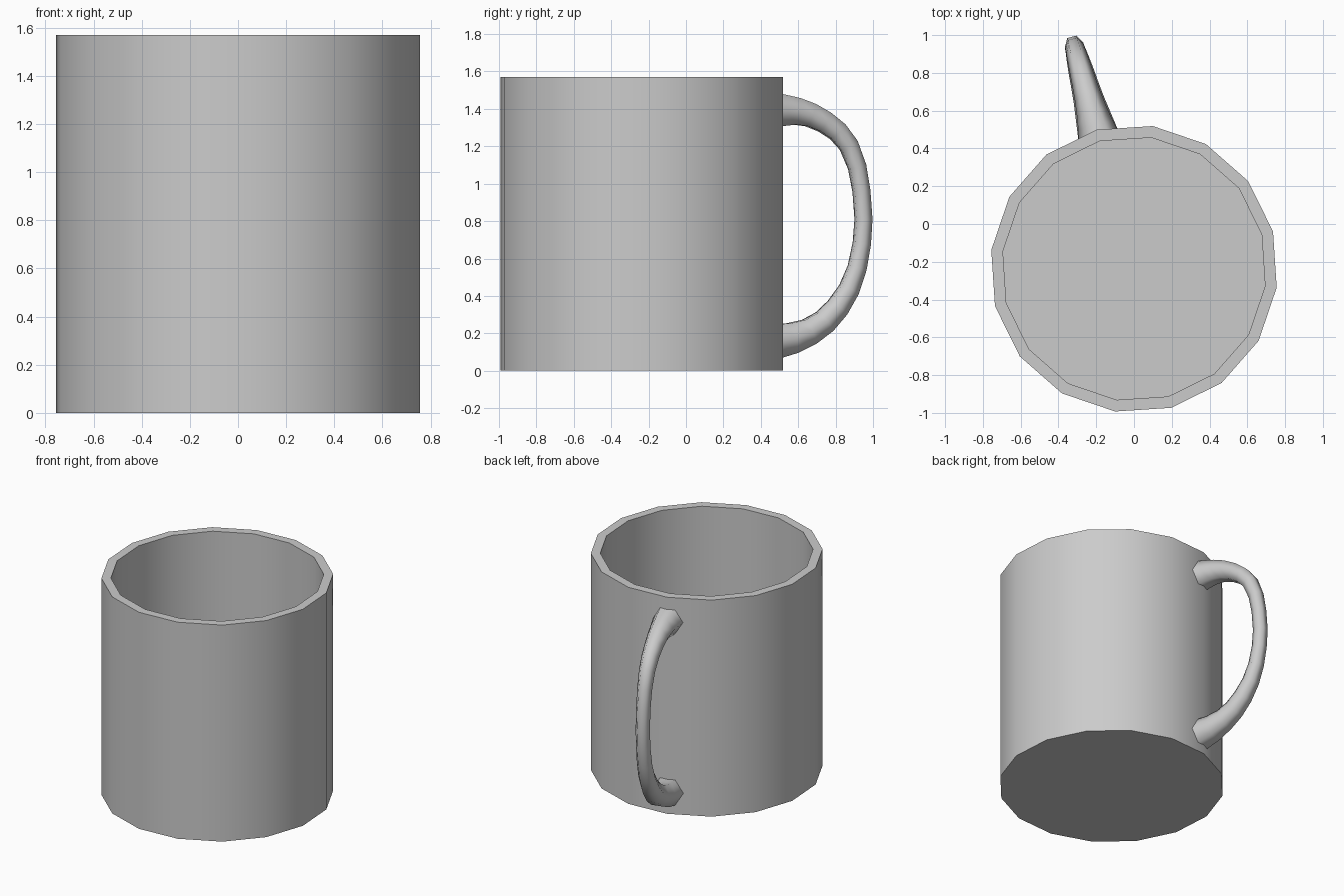
import bpy, bmesh
from math import cos, sin, pi, radians
from mathutils import Vector

if "Cube" in bpy.data.objects:
    bpy.data.objects.remove(bpy.data.objects["Cube"])

CENTRE = Vector((0, -0.237, 0))


def loft(name, rings, angle):
    """Skin a list of equal-sized vertex rings and cap both ends."""
    bm = bmesh.new()
    loops = [[bm.verts.new(p) for p in ring] for ring in rings]
    n = len(loops[0])
    for a, b in zip(loops, loops[1:]):
        for i in range(n):
            j = (i + 1) % n
            bm.faces.new((a[i], a[j], b[j], b[i]))
    bm.faces.new(loops[0][::-1])
    bm.faces.new(loops[-1])
    bmesh.ops.recalc_face_normals(bm, faces=bm.faces)
    mesh = bpy.data.meshes.new(name)
    bm.to_mesh(mesh)
    bm.free()
    obj = bpy.data.objects.new(name, mesh)
    bpy.context.collection.objects.link(obj)
    bpy.ops.object.select_all(action='DESELECT')
    obj.select_set(True)
    bpy.context.view_layer.objects.active = obj
    bpy.ops.object.shade_smooth_by_angle(angle=radians(angle))
    return obj


# Cup: 16-sided wall with a hollow inside
def cup_ring(r, z):
    turns = [radians(60 + 22.5 * i) for i in range(16)]
    return [CENTRE + Vector((r * cos(t), r * sin(t), z)) for t in turns]


profile = [(0.762, 0), (0.762, 1.57), (0.70, 1.57), (0.70, 0.06)]
loft("cup", [cup_ring(r, z) for r, z in profile], 40)

# Handle: hexagonal tube, thinner in the middle, pointing out at 105 degrees
out = Vector((cos(radians(105)), sin(radians(105)), 0))
side = Vector((-out.y, out.x, 0))
up = Vector((0, 0, 1))
path = [  # y, z, radius
    (0.459, 1.395, 0.108), (0.52, 1.392, 0.096), (0.59, 1.387, 0.083),
    (0.665, 1.367, 0.073), (0.74, 1.330, 0.066), (0.81, 1.279, 0.061),
    (0.87, 1.205, 0.056), (0.915, 1.09, 0.052), (0.938, 0.96, 0.050),
    (0.949, 0.81, 0.050), (0.940, 0.68, 0.051), (0.915, 0.55, 0.054),
    (0.872, 0.435, 0.060), (0.81, 0.337, 0.067), (0.74, 0.262, 0.073),
    (0.66, 0.209, 0.081), (0.57, 0.175, 0.094), (0.459, 0.152, 0.110)]
points = [CENTRE + out * ((y - CENTRE.y) / out.y) + up * z for y, z, r in path]
rings = []
for i, (p, row) in enumerate(zip(points, path)):
    tangent = points[min(i + 1, len(points) - 1)] - points[max(i - 1, 0)]
    if i in (0, len(points) - 1):
        tangent = out
    normal = tangent.cross(side).normalized()
    rings.append([p + row[2] * (side * cos(k * pi / 3) + normal * sin(k * pi / 3))
                  for k in range(6)])
# Keep the upper end turned the same way as its neighbour, the lower end too
if (rings[-1][1] - points[-1]).dot(rings[-2][1] - points[-2]) < 0:
    rings[-1] = [2 * points[-1] - q for q in rings[-1]]
    rings[-1] = [rings[-1][(3 - k) % 6] for k in range(6)]
loft("handle", rings, 75)
